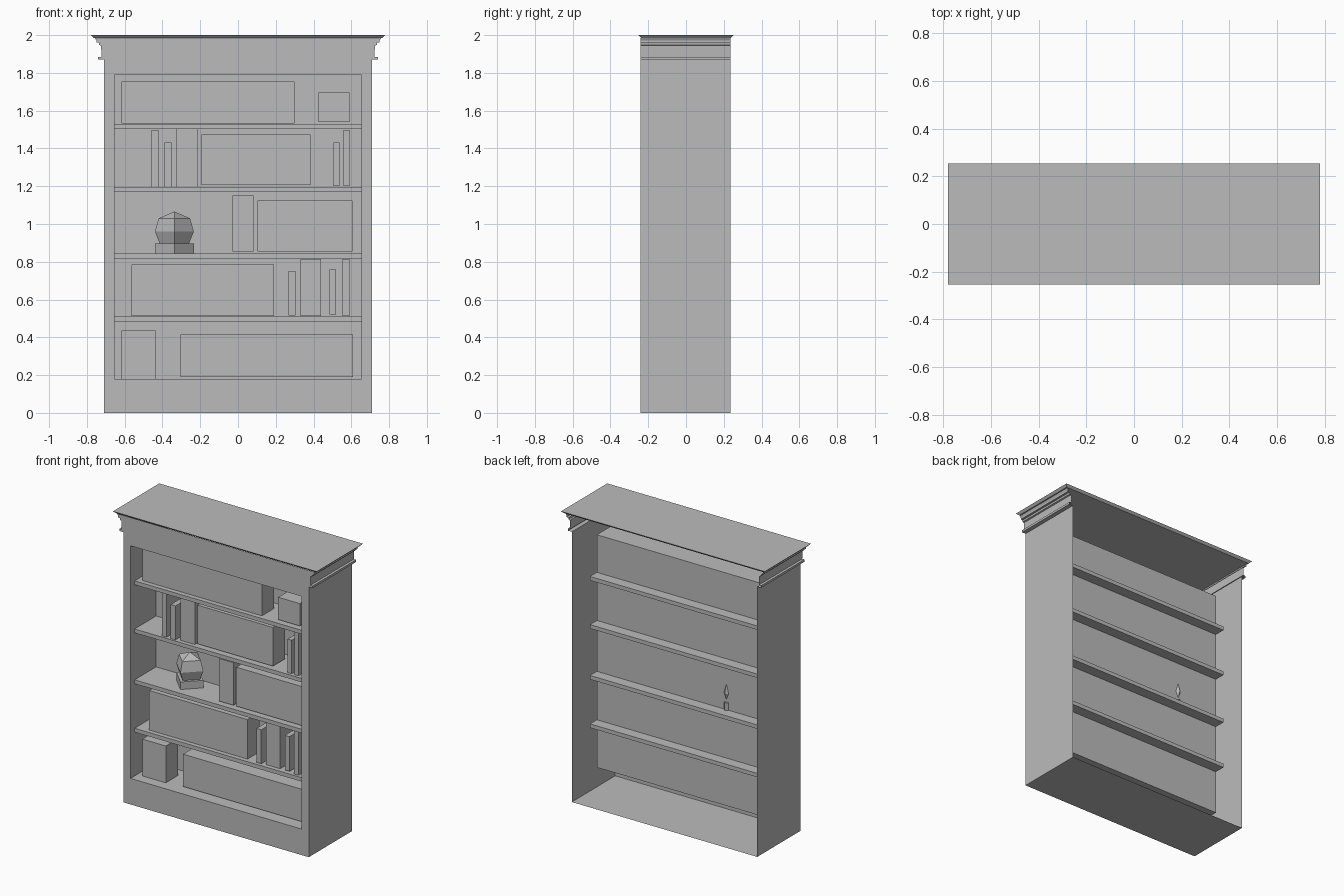
import bpy, bmesh, math

cube = bpy.data.objects.get("Cube")
if cube:
    bpy.data.objects.remove(cube, do_unlink=True)

grey = bpy.data.materials.new("plain_grey")
grey.use_nodes = True
colour = (0.5, 0.5, 0.5, 1)
grey.diffuse_color = colour
grey.node_tree.nodes["Principled BSDF"].inputs["Base Color"].default_value = colour


def finish(name, bm):
    mesh = bpy.data.meshes.new(name)
    bm.to_mesh(mesh)
    bm.free()
    mesh.materials.append(grey)
    obj = bpy.data.objects.new(name, mesh)
    bpy.context.collection.objects.link(obj)
    return obj


def face(bm, *points):
    return bm.faces.new([bm.verts.new(p) for p in points])


def box(name, x0, x1, y0, y1, z0, z1, flare=0.0):
    """Box whose top can be wider than its base."""
    bm = bmesh.new()
    bmesh.ops.create_cube(bm, size=1)
    for v in bm.verts:
        top = v.co.z > 0
        grow = flare if top else 0
        v.co.x = x1 + grow if v.co.x > 0 else x0 - grow
        v.co.y = y1 + grow if v.co.y > 0 else y0 - grow
        v.co.z = z1 if top else z0
    return finish(name, bm)


FRONT, BACK = -0.24, 0.235
HALF, OPEN = 0.71, 0.655
LOW, HIGH = 0.18, 1.79
PANEL = 0.04

# Side wall profile, rising into the cornice mouldings
side = [(HALF, 0), (HALF, HIGH), (HALF, 1.87), (0.74, 1.87), (0.74, 1.885),
        (0.722, 1.885), (0.725, 1.945), (0.735, 1.948), (0.737, 1.96),
        (0.75, 1.962), (0.75, 1.972), (0.757, 1.985)]

# Case: thin side walls, front frame and floor, open at the back
bm = bmesh.new()
for (xa, za), (xb, zb) in zip(side, side[1:]):
    face(bm, (xa, FRONT, za), (xa, BACK, za), (xb, BACK, zb), (xb, FRONT, zb))
    face(bm, (-xa, FRONT, zb if xa == xb else za), (-xb, FRONT, za if xa == xb else zb),
         (-xb, BACK, za if xa == xb else zb), (-xa, BACK, zb if xa == xb else za))
    if za >= HIGH and za != zb:
        face(bm, (-xa, FRONT, za), (xa, FRONT, za), (xb, FRONT, zb), (-xb, FRONT, zb))
face(bm, (-HALF, FRONT, 0), (-HALF, BACK, 0), (HALF, BACK, 0), (HALF, FRONT, 0))
for x0, x1, z0, z1 in [(-HALF, HALF, 0, LOW), (-HALF, -OPEN, LOW, HIGH),
                       (OPEN, HALF, LOW, HIGH)]:
    face(bm, (x0, FRONT, z0), (x1, FRONT, z0), (x1, FRONT, z1), (x0, FRONT, z1))
finish("case", bm)

# Recess behind the frame
bm = bmesh.new()
corners = [(-OPEN, LOW), (OPEN, LOW), (OPEN, HIGH), (-OPEN, HIGH)]
for i, (xa, za) in enumerate(corners):
    xb, zb = corners[(i + 1) % 4]
    face(bm, (xa, FRONT, za), (xb, FRONT, zb), (xb, PANEL, zb), (xa, PANEL, za))
face(bm, *[(x, PANEL, z) for x, z in corners])
finish("recess", bm)

# Flared top board
box("top_board", -0.765, 0.765, -0.238, 0.238, 1.985, 2.0, 0.015)

# Shelves, running through the back panel
for i, z in enumerate([0.51, 0.845, 1.197, 1.53]):
    box(f"shelf_{i + 1}", -OPEN, OPEN, -0.195, 0.115, z - 0.027, z)

# Contents of each level: left, right, bottom, top
rows = {
    "top_row": [(-0.616, 0.3, 1.533, 1.755), (0.425, 0.59, 1.54, 1.695)],
    "upper_row": [(-0.457, -0.42, 1.197, 1.497), (-0.389, -0.352, 1.197, 1.432),
                  (-0.325, -0.214, 1.197, 1.502), (-0.193, 0.384, 1.207, 1.475),
                  (0.505, 0.537, 1.2, 1.432), (0.558, 0.59, 1.2, 1.497)],
    "middle_row": [(-0.03, 0.082, 0.855, 1.15), (0.103, 0.606, 0.855, 1.125)],
    "lower_row": [(-0.563, 0.19, 0.512, 0.785), (0.267, 0.304, 0.515, 0.75),
                  (0.33, 0.44, 0.512, 0.815), (0.484, 0.52, 0.52, 0.76),
                  (0.553, 0.59, 0.512, 0.815)],
    "bottom_row": [(-0.616, -0.436, LOW, 0.435), (-0.304, 0.61, 0.19, 0.414)],
}
for row, items in rows.items():
    for i, (x0, x1, z0, z1) in enumerate(items):
        kind = "book" if x1 - x0 < 0.15 else "book_block"
        front = -0.18 if x1 - x0 < 0.05 else -0.167
        box(f"{row}_{kind}_{i + 1}", x0, x1, front, -0.035, z0, z1)


def lathe(name, x, y, profile):
    """Four-sided turned shape with a corner facing the front."""
    bm = bmesh.new()
    rings = [[bm.verts.new((x + r * math.cos(k * math.pi / 2),
                            y + r * math.sin(k * math.pi / 2), z)) for k in range(4)]
             for r, z in profile]
    for a, b in zip(rings, rings[1:]):
        for k in range(4):
            n = (k + 1) % 4
            bm.faces.new((a[k], a[n], b[n], b[k]))
    bm.faces.new(rings[0][::-1])
    bm.faces.new(rings[-1])
    bmesh.ops.remove_doubles(bm, verts=bm.verts, dist=0.002)
    return finish(name, bm)


# Ornament: faceted ball on a square foot
lathe("ornament_foot", -0.337, -0.045, [(0.103, 0.845), (0.103, 0.897)])
lathe("ornament_ball", -0.337, -0.045,
      [(0.075, 0.89), (0.103, 0.96), (0.083, 1.03), (0.0005, 1.066)])
